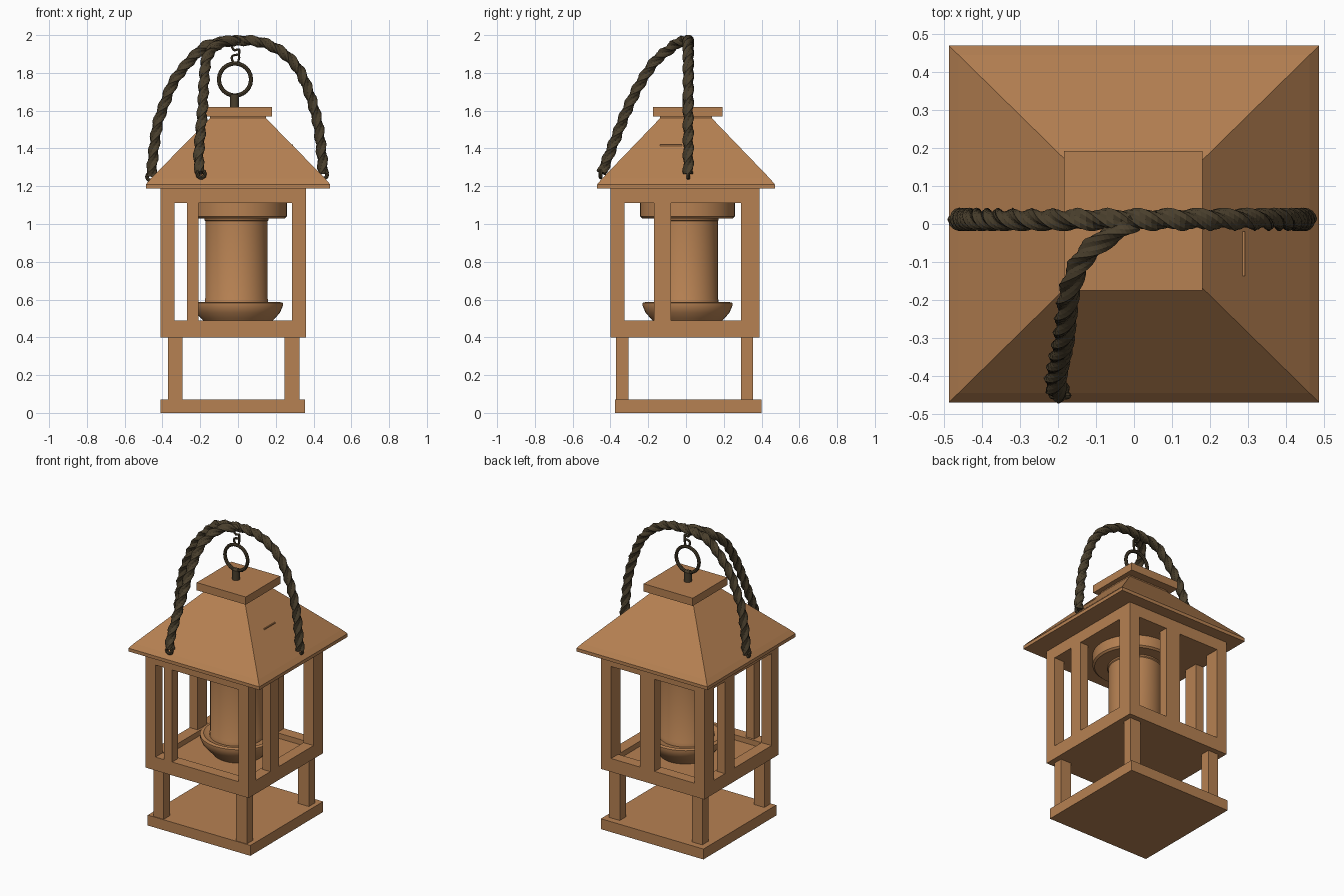
import bpy, bmesh, math
from mathutils import Vector

if "Cube" in bpy.data.objects:
    bpy.data.objects.remove(bpy.data.objects["Cube"])


def material(name, rgb):
    m = bpy.data.materials.new(name)
    m.diffuse_color = (*rgb, 1)
    m.use_nodes = True
    m.node_tree.nodes["Principled BSDF"].inputs["Base Color"].default_value = m.diffuse_color
    return m


WOOD = material("warm wood", (0.47, 0.22, 0.085))
ROPE = material("dark rope", (0.068, 0.05, 0.026))


def finish(name, bm, mat, smooth=False):
    bmesh.ops.recalc_face_normals(bm, faces=bm.faces)
    me = bpy.data.meshes.new(name)
    bm.to_mesh(me)
    bm.free()
    me.materials.append(mat)
    ob = bpy.data.objects.new(name, me)
    bpy.context.collection.objects.link(ob)
    if smooth:
        bpy.ops.object.select_all(action='DESELECT')
        ob.select_set(True)
        bpy.context.view_layer.objects.active = ob
        bpy.ops.object.shade_smooth_by_angle(angle=math.radians(35))
    return ob


def box(name, x0, x1, y0, y1, z0, z1):
    bm = bmesh.new()
    bmesh.ops.create_cube(bm, size=1)
    for v in bm.verts:
        v.co = ((x0, x1)[v.co.x > 0], (y0, y1)[v.co.y > 0], (z0, z1)[v.co.z > 0])
    return finish(name, bm, WOOD)


def skin(bm, rings, caps=True, closed=False):
    """Bridge a list of vertex rings with quads."""
    rows = [[bm.verts.new(p) for p in r] for r in rings]
    n = len(rows[0])
    for a, b in zip(rows, rows[1:] + (rows[:1] if closed else [])):
        for i in range(n):
            bm.faces.new((a[i], a[(i + 1) % n], b[(i + 1) % n], b[i]))
    if caps and not closed:
        bm.faces.new(rows[0])
        bm.faces.new(rows[-1])


def lathe(name, cx, cy, profile, mat=WOOD, n=40):
    bm = bmesh.new()
    skin(bm, [[(cx + r * math.cos(math.tau * i / n), cy + r * math.sin(math.tau * i / n), z)
               for i in range(n)] for r, z in profile])
    return finish(name, bm, mat, True)


def smooth_path(pts, steps):
    """Catmull-Rom path through the points."""
    p = [Vector(q) for q in pts]
    p = [2 * p[0] - p[1]] + p + [2 * p[-1] - p[-2]]
    out = []
    for a, b, c, d in zip(p, p[1:], p[2:], p[3:]):
        for s in range(steps):
            t = s / steps
            out.append(0.5 * (2 * b + (c - a) * t + (2 * a - 5 * b + 4 * c - d) * t * t
                              + (3 * b - a - 3 * c + d) * t ** 3))
    return out + [p[-2]]


def sweep(name, path, radius, n, lobes=0, pitch=0.2, side=Vector((0, 1, 0)), closed=False):
    """Tube along a path; lobes twist round it like rope strands."""
    bm = bmesh.new()
    rings, length = [], 0
    last = len(path) - 1
    for k, p in enumerate(path):
        if closed:
            t = path[(k + 1) % len(path)] - path[k - 1]
        else:
            t = path[min(k + 1, last)] - path[max(k - 1, 0)]
        t.normalize()
        u = (side - t * side.dot(t)).normalized()
        w = t.cross(u)
        if k:
            length += (p - path[k - 1]).length
        turn = math.tau * length / pitch if lobes else 0
        ring = []
        for i in range(n):
            a = math.tau * i / n
            r = radius * (0.84 + 0.16 * math.cos(lobes * a)) if lobes else radius
            ring.append(p + r * (u * math.cos(a + turn) + w * math.sin(a + turn)))
        rings.append(ring)
    skin(bm, rings, closed=closed)
    return finish(name, bm, ROPE)


def ring(name, c, R, r, n=24, axis='y'):
    pts = []
    for i in range(n):
        a = math.tau * i / n
        pts.append(Vector(c) + Vector((R * math.cos(a), 0, R * math.sin(a))))
    return sweep(name, pts, r, 8, closed=True)


# base plate and four legs
box("base_plate", -0.41, 0.355, -0.375, 0.40, 0, 0.07)
for i, (x0, x1) in enumerate(((-0.37, -0.295), (0.245, 0.325))):
    for j, (y0, y1) in enumerate(((-0.37, -0.305), (0.29, 0.355))):
        box(f"leg_{i}{j}", x0, x1, y0, y1, 0.06, 0.41)

# lantern body: floor, sills, ceiling
X0, X1, Y0, Y1, T = -0.41, 0.36, -0.40, 0.39, 0.075
box("body_floor", X0, X1, Y0, Y1, 0.40, 0.455)
box("body_top", X0, X1, Y0, Y1, 1.11, 1.195)
box("sill_front", X0, X1, Y0, Y0 + T, 0.45, 0.49)
box("sill_back", X0, X1, Y1 - T, Y1, 0.45, 0.49)
box("sill_left", X0, X0 + T, Y0 + T, Y1 - T, 0.45, 0.49)
box("sill_right", X1 - T, X1, Y0 + T, Y1 - T, 0.45, 0.49)

# corner posts and one off-centre bar per side
for i, (x0, x1) in enumerate(((X0, X0 + T), (X1 - T, X1))):
    for j, (y0, y1) in enumerate(((Y0, Y0 + T), (Y1 - 0.1, Y1))):
        box(f"corner_post_{i}{j}", x0, x1, y0, y1, 0.48, 1.12)
box("bar_front", -0.27, -0.21, Y0, Y0 + 0.06, 0.48, 1.12)
box("bar_back", -0.04, 0.07, Y1 - 0.06, Y1, 0.48, 1.12)
box("bar_right", X1 - 0.06, X1, -0.17, -0.08, 0.48, 1.12)
box("bar_left", X0, X0 + 0.06, 0.07, 0.17, 0.48, 1.12)

# candle, bowl and upper disc
lathe("bowl", 0.0, 0.008, [(0.15, 0.45), (0.195, 0.50), (0.222, 0.53), (0.237, 0.565),
                           (0.237, 0.583), (0.215, 0.588), (0.19, 0.575), (0.1, 0.575)])
lathe("candle", -0.008, 0.003, [(0.168, 0.56), (0.168, 0.60), (0.165, 0.605), (0.165, 1.015),
                                (0.17, 1.02), (0.17, 1.04)])
lathe("upper_disc", 0.008, 0.008, [(0.24, 1.03), (0.252, 1.04), (0.252, 1.115)])

# pyramid roof with eave lip, and cap
bm = bmesh.new()
skin(bm, [[(sx * x, sy * y, z) for sx, sy in ((-1, -1), (1, -1), (1, 1), (-1, 1))]
          for x, y, z in ((0.488, 0.47, 1.188), (0.488, 0.47, 1.21), (0.462, 0.445, 1.24),
                          (0.148, 0.137, 1.56), (0.148, 0.137, 1.58))])
finish("roof", bm, WOOD)
box("roof_cap", -0.185, 0.18, -0.175, 0.193, 1.568, 1.62)
box("roof_notch", 0.27, 0.292, -0.137, -0.02, 1.408, 1.42)

# rope handle arch and third strand to the front
arch = [(-.46, 1.25), (-.445, 1.40), (-.425, 1.53), (-.39, 1.635), (-.345, 1.745),
        (-.285, 1.83), (-.22, 1.90), (-.15, 1.95), (0, 1.971), (.13, 1.96), (.24, 1.905),
        (.32, 1.82), (.375, 1.70), (.42, 1.545), (.44, 1.40), (.452, 1.265)]
sweep("rope_arch", smooth_path([(x, 0.012, z) for x, z in arch], 9), 0.031, 12, 3, 0.24)
front = [(0.0, 0.01, 1.972), (-.08, -.04, 1.962), (-.135, -.09, 1.925), (-.168, -.165, 1.86),
         (-.18, -.245, 1.74), (-.187, -.31, 1.61), (-.2, -.37, 1.46), (-.208, -.42, 1.335),
         (-.197, -.445, 1.27)]
sweep("rope_front", smooth_path(front, 9), 0.031, 12, 3, 0.24, Vector((1, 0, 0)))

# eyelets fixing the rope ends
for i, c in enumerate(((-0.462, 0.012, 1.25), (0.452, 0.012, 1.26), (-0.195, -0.452, 1.265))):
    ring(f"rope_eyelet_{i}", c, 0.02, 0.01, 10)

# hanging ring, stem and hook
lathe("ring_stem", -0.018, 0.005, [(0.024, 1.61), (0.024, 1.685), (0.012, 1.69)], ROPE, 12)
ring("hanging_ring", (-0.016, 0.005, 1.765), 0.085, 0.011)
hook = [(-.016, 1.85), (-.03, 1.865), (-.03, 1.89), (.005, 1.9), (.005, 1.925),
        (-.02, 1.92), (-.035, 1.945), (-.03, 1.965)]
sweep("hook", smooth_path([(x, 0.005, z) for x, z in hook], 3), 0.007, 6)
sweep("hook_link", [Vector((x, 0.005, z)) for x, z in
                    ((.005, 1.92), (.006, 1.88), (0, 1.855), (-.016, 1.85))], 0.007, 6)
